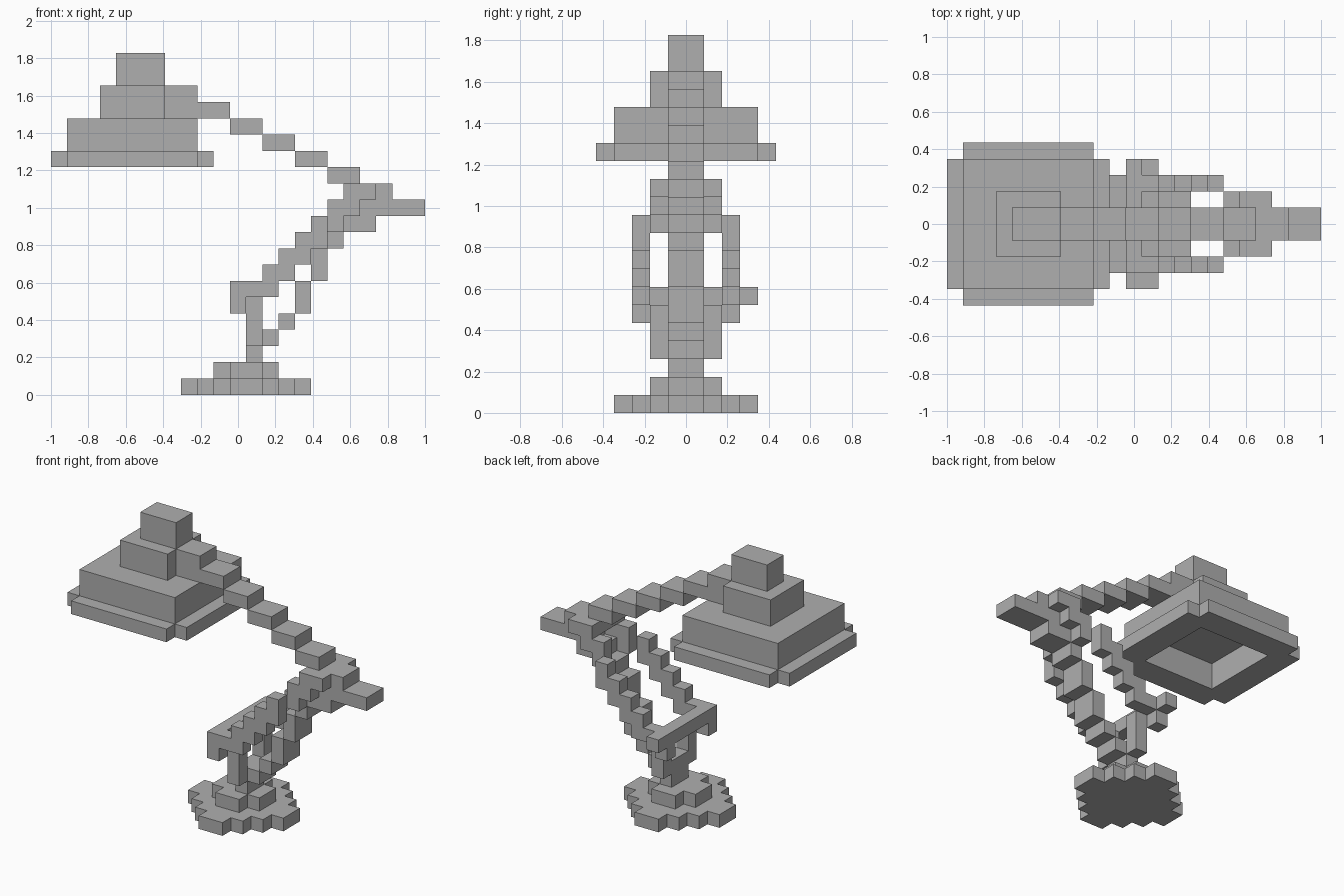
import bpy
import bmesh
from mathutils import Vector

if "Cube" in bpy.data.objects:
    bpy.data.objects.remove(bpy.data.objects["Cube"], do_unlink=True)

UNIT = 2 / 23  # one block of the blocky lamp

grey = bpy.data.materials.new("plain grey")
grey.use_nodes = True
colour = (0.43, 0.43, 0.43, 1)
grey.diffuse_color = colour
grey.node_tree.nodes["Principled BSDF"].inputs["Base Color"].default_value = colour


def block(x, y, z):
    """Grid cells of a box; x, y and z are (start, end) pairs in units."""
    return {(i, j, k) for i in range(*x) for j in range(*y) for k in range(*z)}


def build(name, cells):
    """Make one clean outer shell from a set of grid cells."""
    bm = bmesh.new()
    for cell in cells:
        for axis in range(3):
            for side in (0, 1):
                neighbour = list(cell)
                neighbour[axis] += 2 * side - 1
                if tuple(neighbour) in cells:
                    continue
                corners = []
                for a, b in ((0, 0), (1, 0), (1, 1), (0, 1)):
                    p = Vector(cell)
                    p[axis] += side
                    p[(axis + 1) % 3] += a
                    p[(axis + 2) % 3] += b
                    corners.append(bm.verts.new((p.x * UNIT - 1, p.y * UNIT, p.z * UNIT)))
                if side == 0:
                    corners.reverse()
                bm.faces.new(corners)
    bmesh.ops.remove_doubles(bm, verts=bm.verts, dist=UNIT / 100)
    bmesh.ops.dissolve_limit(bm, angle_limit=0.01, verts=bm.verts, edges=bm.edges)
    mesh = bpy.data.meshes.new(name)
    bm.to_mesh(mesh)
    bm.free()
    mesh.materials.append(grey)
    obj = bpy.data.objects.new(name, mesh)
    bpy.context.collection.objects.link(obj)
    return obj


def stepped_disc(radius, centre, z):
    """Round plate with one-unit steps at its corners."""
    cells = set()
    for r in range(1, radius + 1):
        half = radius + 1 - r
        cells |= block((centre - half, centre + half), (-r, r), z)
    return cells


# Foot with a raised centre
build("base_plate", stepped_disc(4, 12, (0, 1)))
build("base_boss", stepped_disc(2, 12, (1, 2)))

# Stem and the open fork above it
fork = block((12, 13), (-1, 1), (2, 3)) | block((12, 13), (-2, 2), (3, 4))
for y in (-2, 1):
    fork |= block((12, 13), (y, y + 1), (4, 6))
build("fork", fork)

# Crossbar carrying the arms, longer at the back
build("crossbar", block((11, 12), (-2, 2), (6, 7)))
build("crossbar_knob", block((11, 12), (3, 4), (6, 7)))

# Pair of stepped side arms, with a drop at the low end
for side, y in (("right", -3), ("left", 2)):
    row = (y, y + 1)
    arm = block((11, 12), row, (5, 7))
    for step in range(4):
        arm |= block((12 + step, 14 + step), row, (6 + step, 7 + step))
    arm |= block((16, 17), row, (10, 11))
    build(side + "_arm", arm)

# Cheek plates that join the side arms to the elbow
for side, y in (("right", -2), ("left", 1)):
    row = (y, y + 1)
    cheek = block((17, 18), row, (10, 11)) | block((17, 19), row, (11, 12))
    cheek |= block((18, 20), row, (12, 13))
    build(side + "_cheek", cheek)

# Central lower arm rising from the fork
mid = (-1, 1)
lower = block((13, 14), mid, (3, 4)) | block((14, 15), mid, (4, 5))
lower |= block((15, 16), mid, (5, 7)) | block((16, 17), mid, (7, 9))
lower |= block((17, 18), mid, (9, 10))
build("lower_arm", lower)

# Elbow with its counterweight tail
elbow = block((18, 20), mid, (10, 11)) | block((19, 23), mid, (11, 12))
elbow |= block((18, 21), mid, (12, 13))
build("elbow", elbow)

# Upper arm stepping up to the head
upper = block((7, 9), mid, (17, 19))
for step in range(5):
    upper |= block((17 - 2 * step, 19 - 2 * step), mid, (13 + step, 14 + step))
build("upper_arm", upper)

# Hollow shade with a notched rim
shade = block((0, 10), (-4, 4), (14, 15)) | block((1, 9), (-5, 5), (14, 15))
shade |= block((1, 9), (-4, 4), (15, 17))
shade -= block((2, 8), (-3, 3), (14, 16))
build("shade", shade)

# Socket housing and cap
build("socket", block((3, 7), (-2, 2), (17, 19)))
build("cap", block((4, 7), mid, (19, 21)))
